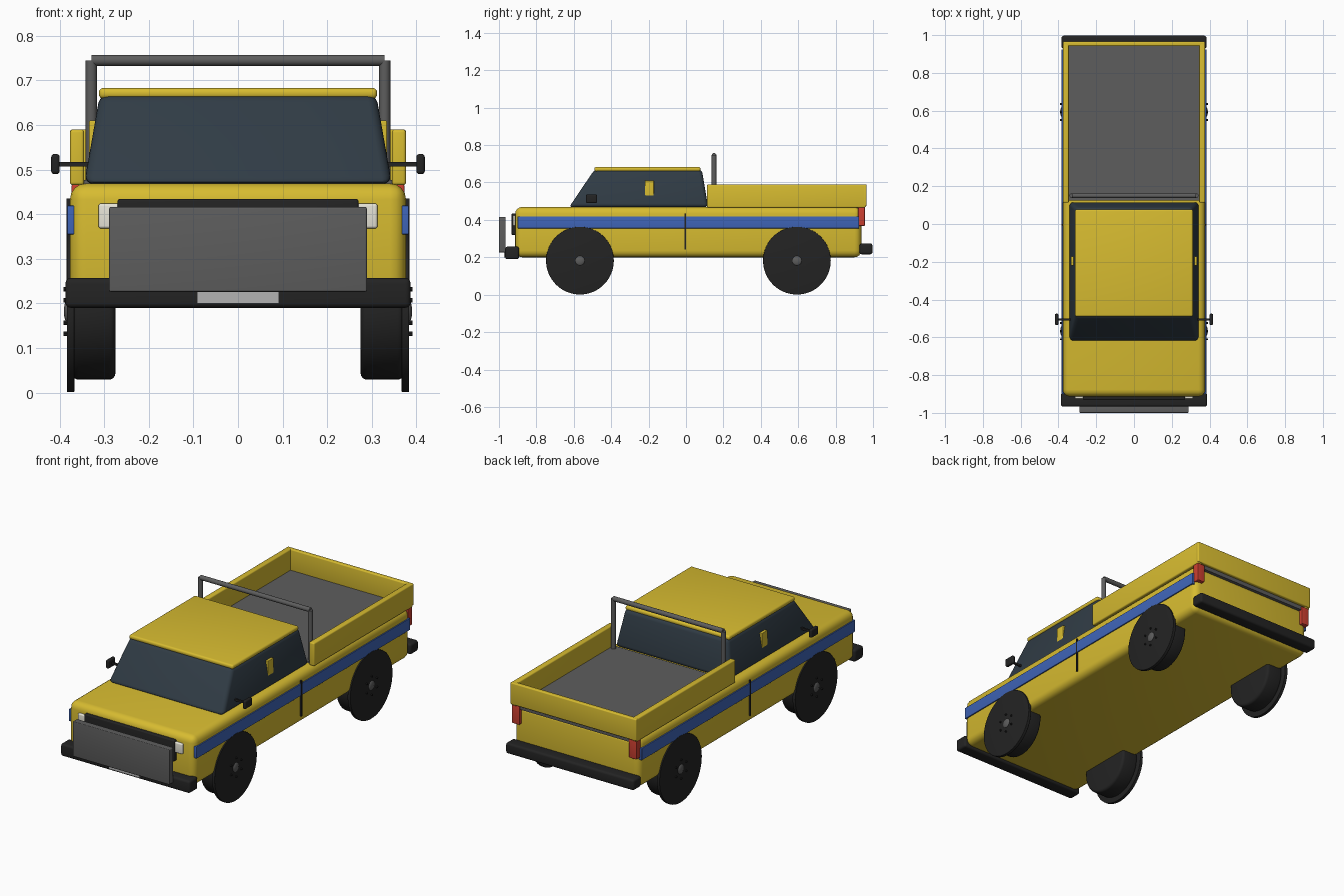
import bpy, bmesh, math
from mathutils import Matrix, Vector

if "Cube" in bpy.data.objects:
    bpy.data.objects.remove(bpy.data.objects["Cube"])


def material(name, rgb):
    m = bpy.data.materials.new(name)
    m.diffuse_color = (*rgb, 1)
    m.use_nodes = True
    m.node_tree.nodes["Principled BSDF"].inputs["Base Color"].default_value = m.diffuse_color
    return m


YELLOW = material("yellow_paint", (0.68, 0.50, 0.03))
BLUE = material("blue_stripe", (0.05, 0.13, 0.48))
GLASS = material("dark_glass", (0.03, 0.045, 0.06))
BLACK = material("black_rubber", (0.017, 0.017, 0.017))
RED = material("red_lens", (0.6, 0.05, 0.03))
CREAM = material("lamp_lens", (0.8, 0.78, 0.68))
STEEL = material("grey_steel", (0.11, 0.11, 0.11))
SILVER = material("silver_plate", (0.45, 0.45, 0.45))


def finish(name, bm, mat):
    bmesh.ops.recalc_face_normals(bm, faces=bm.faces)
    me = bpy.data.meshes.new(name)
    bm.to_mesh(me)
    bm.free()
    ob = bpy.data.objects.new(name, me)
    bpy.context.collection.objects.link(ob)
    me.materials.append(mat)
    bpy.ops.object.select_all(action='DESELECT')
    ob.select_set(True)
    bpy.context.view_layer.objects.active = ob
    bpy.ops.object.shade_smooth_by_angle(angle=math.radians(40))
    return ob


def round_edges(bm, edges, r, segs=4):
    if r:
        bmesh.ops.bevel(bm, geom=edges, offset=r, segments=segs, profile=0.5,
                        affect='EDGES', clamp_overlap=True)


def box(name, x, y, z, mat, r=0.0):
    """Box from (min, max) ranges, with rounded edges."""
    bm = bmesh.new()
    bmesh.ops.create_cube(bm, size=1)
    for v in bm.verts:
        v.co = [lo + (c + 0.5) * (hi - lo) for c, (lo, hi) in zip(v.co, (x, y, z))]
    round_edges(bm, bm.edges[:], r)
    return finish(name, bm, mat)


def pair(name, x, y, z, mat, r=0.0):
    """Same box on both sides of the car."""
    box(name + "_right", x, y, z, mat, r)
    box(name + "_left", (-x[1], -x[0]), y, z, mat, r)


def rod(name, a, b, radius, mat, segs=48, r=0.0):
    """Cylinder from a to b with rounded rims."""
    a, b = Vector(a), Vector(b)
    d = b - a
    mtx = Matrix.Translation((a + b) / 2) @ d.to_track_quat('Z', 'Y').to_matrix().to_4x4()
    bm = bmesh.new()
    bmesh.ops.create_cone(bm, cap_ends=True, segments=segs, radius1=radius,
                          radius2=radius, depth=d.length)
    rims = [e for e in bm.edges if abs(e.verts[0].co.z - e.verts[1].co.z) < 1e-5]
    round_edges(bm, rims, r)
    bm.transform(mtx)
    return finish(name, bm, mat)


# Lower body, side stripes and door gaps
box("body", (-0.377, 0.377), (-0.913, 0.937), (0.2, 0.469), YELLOW, 0.036)
pair("side_stripe", (0.365, 0.383), (-0.9, 0.925), (0.355, 0.419), BLUE, 0.002)
pair("door_gap", (0.37, 0.385), (-0.008, 0.0), (0.243, 0.435), BLACK)

# Glass cabin: tapered block
bm = bmesh.new()
bmesh.ops.create_cube(bm, size=1)
for v in bm.verts:
    top, back = v.co.z > 0, v.co.y > 0
    side = 1 if v.co.x > 0 else -1
    v.co = (side * (0.31 if top else 0.345),
            (0.085 if back else -0.49) if top else (0.118 if back else -0.625),
            0.668 if top else 0.468)
round_edges(bm, bm.edges[:], 0.02)
finish("cabin_glass", bm, GLASS)
box("roof", (-0.312, 0.312), (-0.49, 0.077), (0.659, 0.683), YELLOW, 0.01)
pair("door_pillar", (0.3, 0.334), (-0.22, -0.172), (0.48, 0.61), YELLOW, 0.003)

# Cargo bed
pair("bed_wall", (0.345, 0.377), (0.113, 0.96), (0.465, 0.59), YELLOW, 0.007)
box("tailgate", (-0.377, 0.377), (0.942, 0.966), (0.472, 0.59), YELLOW, 0.006)
box("bed_floor", (-0.35, 0.35), (0.125, 0.95), (0.45, 0.477), STEEL)

# Roll bar
for s, side in ((1, "right"), (-1, "left")):
    rod("roll_bar_post_" + side, (s * 0.329, 0.15, 0.475), (s * 0.329, 0.15, 0.745),
        0.0125, STEEL, 20)
rod("roll_bar_top", (-0.329, 0.15, 0.745), (0.329, 0.15, 0.745), 0.0125, STEEL, 20)

# Bumpers, front plate, grille and lamps
box("front_bumper", (-0.387, 0.387), (-0.967, -0.893), (0.19, 0.257), BLACK, 0.012)
box("rear_bumper", (-0.384, 0.384), (0.928, 0.997), (0.216, 0.274), BLACK, 0.012)
box("bull_plate", (-0.289, 0.289), (-1.0, -0.964), (0.226, 0.416), STEEL, 0.004)
box("grille", (-0.27, 0.27), (-0.932, -0.9), (0.32, 0.434), BLACK, 0.005)
box("number_plate", (-0.092, 0.092), (-0.972, -0.96), (0.2, 0.25), SILVER)
pair("headlight", (0.22, 0.313), (-0.926, -0.9), (0.368, 0.424), CREAM, 0.006)
pair("tail_light", (0.328, 0.373), (0.92, 0.957), (0.368, 0.468), RED, 0.004)

# Door mirrors
pair("mirror_stalk", (0.33, 0.404), (-0.51, -0.5), (0.507, 0.517), BLACK)
pair("mirror_head", (0.4, 0.419), (-0.535, -0.475), (0.49, 0.535), BLACK, 0.007)

# Wheels: inner tyre, thin outer disc, hub dome and six bolts
for y, end in ((-0.567, "front"), (0.593, "rear")):
    for s, side in ((1, "right"), (-1, "left")):
        tag = f"{end}_{side}"
        zc = 0.182
        rod("tyre_" + tag, (s * 0.275, y, zc), (s * 0.372, y, zc), 0.153, BLACK, 48, 0.014)
        rod("wheel_disc_" + tag, (s * 0.367, y, zc), (s * 0.384, y, zc), 0.181, BLACK, 64, 0.002)
        bm = bmesh.new()
        bmesh.ops.create_uvsphere(bm, u_segments=24, v_segments=12, radius=0.027)
        bm.transform(Matrix.Translation((s * 0.38, y, zc)) @ Matrix.Diagonal((0.4, 1, 1, 1)))
        finish("hub_" + tag, bm, STEEL)
        for i in range(6):
            a = math.radians(30 + 60 * i)
            by, bz = y + 0.05 * math.cos(a), zc + 0.05 * math.sin(a)
            rod(f"wheel_bolt_{tag}_{i}", (s * 0.38, by, bz), (s * 0.391, by, bz), 0.005, BLACK, 8)
